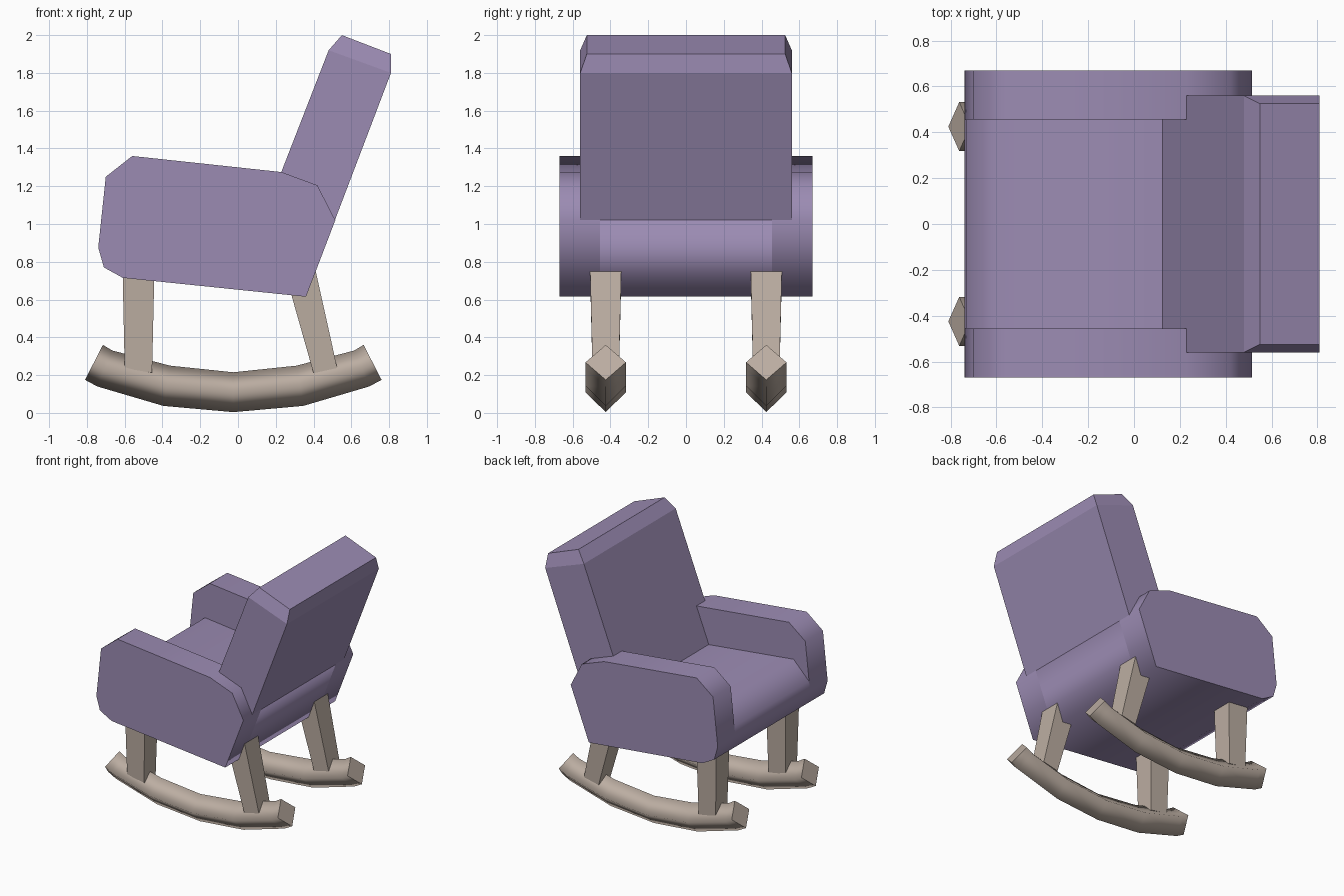
import bpy
import bmesh

cube = bpy.data.objects.get("Cube")
if cube:
    bpy.data.objects.remove(cube, do_unlink=True)


def make_material(name, rgb):
    mat = bpy.data.materials.new(name)
    mat.use_nodes = True
    mat.diffuse_color = (*rgb, 1)
    mat.node_tree.nodes["Principled BSDF"].inputs["Base Color"].default_value = (*rgb, 1)
    return mat


purple = make_material("purple fabric", (0.33, 0.26, 0.45))
wood = make_material("pale wood", (0.50, 0.42, 0.36))


def loft(name, rings, mat, smooth=True):
    """Skin a list of equal-length point rings; end caps stay flat."""
    bm = bmesh.new()
    loops = [[bm.verts.new(p) for p in ring] for ring in rings]
    n = len(loops[0])
    for a, b in zip(loops, loops[1:]):
        for i in range(n):
            j = (i + 1) % n
            bm.faces.new((a[i], a[j], b[j], b[i])).smooth = smooth
    bm.faces.new(loops[0])
    bm.faces.new(loops[-1])
    bmesh.ops.recalc_face_normals(bm, faces=bm.faces)
    mesh = bpy.data.meshes.new(name)
    bm.to_mesh(mesh)
    bm.free()
    mesh.materials.append(mat)
    obj = bpy.data.objects.new(name, mesh)
    bpy.context.collection.objects.link(obj)
    return obj


def prism(name, profile, y0, y1, mat):
    """Extrude an x-z profile along y."""
    return loft(name, [[(x, y, z) for x, z in profile] for y in (y0, y1)], mat)


def slab(front, back, half, y=0):
    """Rectangular ring across the width between two x-z points."""
    (xf, zf), (xb, zb) = front, back
    return [(xf, y - half, zf), (xf, y + half, zf), (xb, y + half, zb), (xb, y - half, zb)]


# Shared lower outline of the upholstered body, from rear to front
base = [(0.515, 1.02), (0.36, 0.615), (-0.61, 0.715), (-0.71, 0.77), (-0.74, 0.875)]
arm_top = [(-0.70, 1.25), (-0.56, 1.36), (0.23, 1.275), (0.42, 1.205)]
seat_top = [(-0.732, 0.95), (-0.60, 1.085), (0.12, 1.005)]

prism("seat", base + seat_top, -0.455, 0.455, purple)

# Backrest with narrowed, chamfered top
loft("backrest", [
    slab((0.095, 0.93), (0.513, 1.02), 0.56),
    slab((0.48, 1.92), (0.81, 1.80), 0.56),
    slab((0.55, 2.0), (0.81, 1.90), 0.525),
], purple, smooth=False)

# Rocker half-path: distance from middle with lower and upper ridge points
half_path = [((0.785, 0.175), (0.69, 0.36)), ((0.72, 0.14), (0.64, 0.33)),
             ((0.37, 0.037), (0.335, 0.25))]
middle = [((0, 0.004), (0, 0.215))]
mirrored = [tuple((-x, z) for x, z in pair) for pair in half_path]
path = mirrored + middle + half_path[::-1]


def diamond(low, high, y, half=0.107, shift=-0.025):
    (xl, zl), (xh, zh) = low, high
    xm, zm = (xl + xh) / 2 + shift, (zl + zh) / 2
    return [(xl + shift, y, zl), (xm, y + half, zm), (xh + shift, y, zh), (xm, y - half, zm)]


# Arms, rockers and legs on both sides
for side, s in (("left", 1), ("right", -1)):
    y = 0.425 * s
    prism("armrest_" + side, base + arm_top, 0.455 * s, 0.67 * s, purple)
    loft("rocker_" + side, [diamond(a, b, y) for a, b in path], wood)
    loft("front_leg_" + side, [
        slab((-0.60, 0.237), (-0.455, 0.212), 0.07, y),
        slab((-0.612, 0.80), (-0.442, 0.78), 0.083, y),
    ], wood, smooth=False)
    loft("rear_leg_" + side, [
        slab((0.40, 0.21), (0.525, 0.238), 0.07, y),
        slab((0.25, 0.74), (0.406, 0.775), 0.083, y),
    ], wood, smooth=False)
